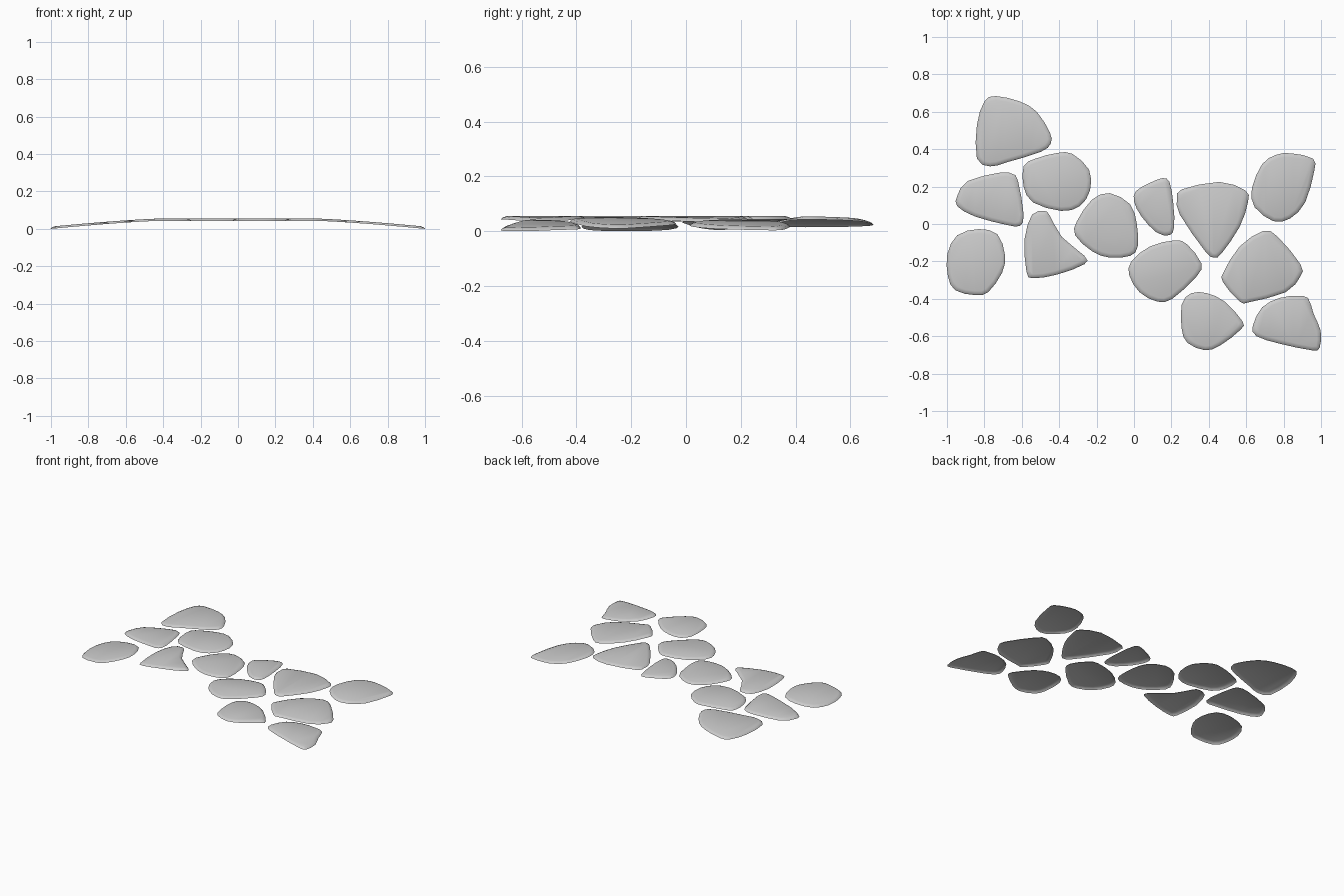
import bpy, bmesh
from mathutils import Vector

RIM = [(0.007, 0.007), (0.015, 0.005)]   # (inward, upward) steps of the rounded edge


def ground(x):
    """Gentle arch the stones lie on: flat middle, sloping ends."""
    t = max(0.0, (abs(x) - 0.42) / 0.58)
    return 0.043 * (1 - t ** 1.3)


def smooth_outline(pts, steps=2):
    """Closed Catmull-Rom curve through a few outline points."""
    p = [Vector((x, y, 0)) for x, y in pts]
    n, out = len(p), []
    for i in range(n):
        a, b, c, d = p[i - 1], p[i], p[(i + 1) % n], p[(i + 2) % n]
        for k in range(steps):
            t = k / steps
            out.append(0.5 * (2 * b + (c - a) * t + (2 * a - 5 * b + 4 * c - d) * t * t
                              + (3 * b - a - 3 * c + d) * t ** 3))
    return out


def stone(name, *pts):
    """Thin open-bottomed slab with a bevelled rim, draped on the arch."""
    bm = bmesh.new()
    face = bm.faces.new([bm.verts.new(v) for v in smooth_outline(pts)])
    face.normal_update()
    if face.normal.z < 0:
        face.normal_flip()
    for inward, up in RIM:
        bmesh.ops.inset_region(bm, faces=[face], thickness=inward,
                               use_boundary=True, use_even_offset=True)
        for v in face.verts:
            v.co.z += up
    for x in (-0.85, -0.7, -0.55, -0.42, 0.42, 0.55, 0.7, 0.85):
        bmesh.ops.bisect_plane(bm, geom=bm.verts[:] + bm.edges[:] + bm.faces[:],
                               plane_co=(x, 0, 0), plane_no=(1, 0, 0))
    for v in bm.verts:
        v.co.z += ground(v.co.x)
    mesh = bpy.data.meshes.new(name)
    bm.to_mesh(mesh)
    bm.free()
    ob = bpy.data.objects.new(name, mesh)
    bpy.context.collection.objects.link(ob)
    bpy.ops.object.select_all(action='DESELECT')
    ob.select_set(True)
    bpy.context.view_layer.objects.active = ob
    bpy.ops.object.shade_smooth_by_angle(angle=0.5)


# Left group
stone("stone_back_left", (-.74, .684), (-.80, .655), (-.84, .53), (-.84, .35), (-.77, .308),
      (-.68, .33), (-.50, .385), (-.445, .43), (-.45, .49), (-.52, .60), (-.61, .655))
stone("stone_left_inner", (-.41, .38), (-.33, .375), (-.24, .29), (-.235, .18), (-.29, .095),
      (-.39, .07), (-.54, .115), (-.59, .20), (-.59, .31), (-.525, .35))
stone("stone_left_outer", (-.715, .275), (-.65, .268), (-.62, .23), (-.59, .05), (-.61, -.01),
      (-.68, -.005), (-.85, .04), (-.945, .095), (-.945, .15), (-.89, .23))
stone("stone_left_end", (-.83, -.027), (-.73, -.055), (-.69, -.165), (-.705, -.26), (-.78, -.365),
      (-.85, -.38), (-.955, -.355), (-.995, -.28), (-.998, -.16), (-.945, -.06))
stone("stone_left_front", (-.48, .07), (-.45, .045), (-.385, -.07), (-.265, -.17), (-.265, -.215),
      (-.41, -.27), (-.54, -.29), (-.575, -.255), (-.585, -.08), (-.545, .05))

# Middle group
stone("stone_centre", (-.13, .165), (-.02, .105), (.015, 0), (.02, -.12), (-.02, -.17),
      (-.13, -.18), (-.225, -.145), (-.315, -.06), (-.305, .015), (-.225, .13))
stone("stone_small", (.15, .245), (.19, .225), (.21, .11), (.215, -.015), (.19, -.06),
      (.12, -.045), (.04, .04), (0, .12), (.01, .175), (.075, .215))
stone("stone_wedge", (.455, .225), (.595, .18), (.61, .12), (.565, -.015), (.47, -.155),
      (.43, -.18), (.38, -.145), (.245, .05), (.23, .135), (.255, .185))
stone("stone_middle_front", (.22, -.087), (.285, -.11), (.36, -.21), (.335, -.28), (.205, -.40),
      (.125, -.415), (.03, -.365), (-.025, -.275), (-.015, -.20), (.085, -.12))

# Right group
stone("stone_back_right", (.76, .37), (.84, .378), (.957, .35), (.963, .28), (.915, .115),
      (.835, .03), (.745, .015), (.645, .09), (.63, .19), (.685, .32))
stone("stone_right_inner", (.69, -.037), (.765, -.065), (.89, -.215), (.89, -.28), (.81, -.365),
      (.62, -.417), (.565, -.415), (.475, -.31), (.48, -.255), (.565, -.12))
stone("stone_right_front", (.305, -.37), (.39, -.37), (.485, -.415), (.58, -.52), (.57, -.565),
      (.46, -.65), (.38, -.675), (.285, -.635), (.255, -.56), (.255, -.43))
stone("stone_right_end", (.87, -.385), (.93, -.395), (.96, -.48), (.998, -.57), (.993, -.66),
      (.95, -.675), (.78, -.64), (.655, -.60), (.635, -.545), (.685, -.445), (.78, -.395))
